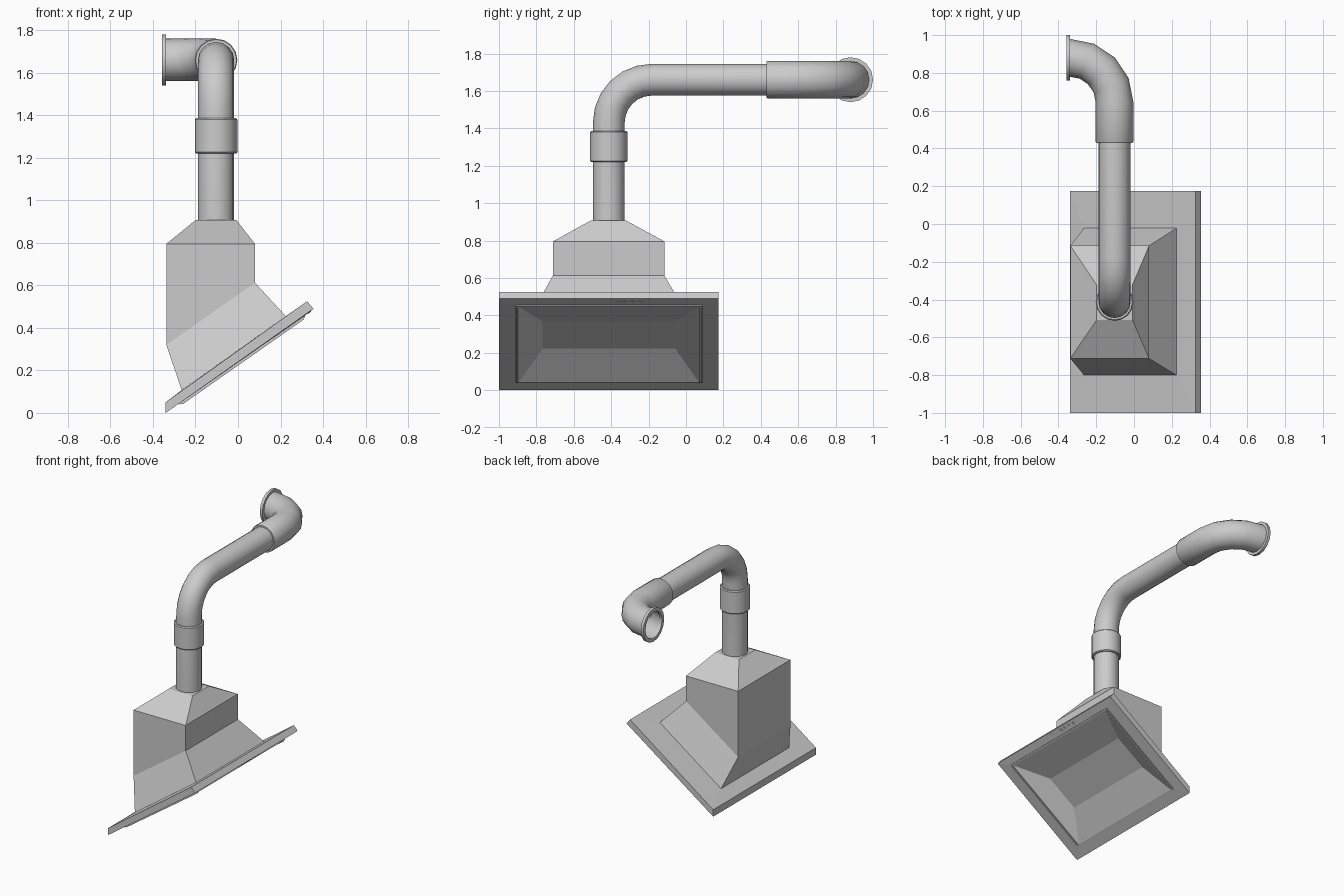
import bpy, bmesh
from math import sin, cos, pi, radians, atan2
from mathutils import Vector, Matrix

if "Cube" in bpy.data.objects:
    bpy.data.objects.remove(bpy.data.objects["Cube"])


def loft(name, rings, cap_start=False, cap_end=False, smooth=False):
    """Skin a sequence of equal-length vertex rings."""
    bm = bmesh.new()
    vs = [[bm.verts.new(p) for p in r] for r in rings]
    n = len(vs[0])
    for a, b in zip(vs, vs[1:]):
        for i in range(n):
            j = (i + 1) % n
            bm.faces.new((a[i], a[j], b[j], b[i]))
    if cap_start:
        bm.faces.new(vs[0][::-1])
    if cap_end:
        bm.faces.new(vs[-1])
    bmesh.ops.recalc_face_normals(bm, faces=bm.faces)
    me = bpy.data.meshes.new(name)
    bm.to_mesh(me)
    bm.free()
    ob = bpy.data.objects.new(name, me)
    bpy.context.collection.objects.link(ob)
    if smooth:
        bpy.ops.object.select_all(action='DESELECT')
        ob.select_set(True)
        bpy.context.view_layer.objects.active = ob
        bpy.ops.object.shade_smooth_by_angle(angle=radians(40))
    return ob


def rect(xl, zl, xr, zr, y0, y1):
    """Rectangle spanning y0..y1, tilted between (xl, zl) and (xr, zr)."""
    return [(xl, y0, zl), (xr, y0, zr), (xr, y1, zr), (xl, y1, zl)]


def duct(name, stations, side, sides=16):
    """Round duct through (point, tangent, radius) stations of a planar path."""
    side = Vector(side)
    rings = []
    for p, t, r in stations:
        u = Vector(t).normalized().cross(side)
        rings.append([Vector(p) + r * (side * cos(2 * pi * i / sides) + u * sin(2 * pi * i / sides))
                      for i in range(sides)])
    return loft(name, rings, smooth=True)


def down(ring, d):
    """Shift a ring away from the tilted underside by d."""
    return [(x + .572 * d, y, z - .82 * d) for x, y, z in ring]


# Tilted intake panel with raised rim and shallow tapered recess
rim_out = rect(-.277, .044, .313, .456, -.912, .087)
rim_in = rect(-.268, .05, .304, .45, -.892, .067)
hood_base = rect(-.265, .107, .225, .455, -.80, -.022)
loft("intake_panel", [
    hood_base,
    rect(-.34, .05, .325, .525, -1, .175),
    rect(-.34, 0, .355, .49, -1, .175),
    rim_out, down(rim_out, .006), down(rim_in, .006),
    rect(-.12, .222, .09, .367, -.767, -.057)], cap_end=True)

# Side rails inside the rim
for k, y in enumerate((-.902, .077)):
    base = rect(-.268, .05, .304, .45, y - .005, y + .005)
    loft(f"rim_rail_{k}", [base, down(base, .012)], True, True)

# Hood body: flared skirt, box and sloped top
loft("hood_body", [
    hood_base,
    rect(-.337, .32, .08, .612, -.712, -.115),
    rect(-.337, .795, .08, .795, -.712, -.115),
    rect(-.198, .908, -.008, .908, -.508, -.322)], cap_end=True)

# Control strip: display and four round buttons on the upper border
display = rect(.327, .470, .346, .484, -.47, -.37)
loft("control_display", [display, down(display, .003)], True, True)
tilt = Matrix.Rotation(atan2(.49, .695), 3, Vector((0, -1, 0)))
for k, y in enumerate((-.36, -.327, -.284, -.241)):
    c = Vector((.334, y, .475))
    loft(f"button_{k}", [[c + tilt @ Vector((.009 * cos(a), .009 * sin(a), h))
                         for a in [2 * pi * i / 12 for i in range(12)]]
                        for h in (.002, -.005)], True, True)

# Riser duct with elbow and horizontal run
X, Y, Z, R, B = -.103, -.413, 1.66, .085, .23
path = [((X, Y, .905), (0, 0, 1), R)]
for i in range(7):
    a = pi / 2 * i / 6
    path.append(((X, Y + B - B * cos(a), Z - B + B * sin(a)), (0, sin(a), cos(a)), R))
path.append(((X, .5, Z), (0, 1, 0), R))
duct("riser_duct", path, (1, 0, 0))

# Coupling sleeve on the riser
duct("coupling_sleeve", [((X, Y, z), (0, 0, 1), r) for z, r in
     ((1.22, .084), (1.22, .094), (1.226, .1), (1.38, .1), (1.386, .094), (1.386, .084))], (1, 0, 0))

# Wider outlet elbow turning towards -x
B2, CX, CY = .237, -.34, .643
path = [((X, .43, Z), (0, 1, 0), .084), ((X, .43, Z), (0, 1, 0), .096),
        ((X, .436, Z), (0, 1, 0), .1)]
for i in range(5):
    a = pi / 2 * i / 4
    path.append(((CX + B2 * cos(a), CY + B2 * sin(a), Z), (-sin(a), cos(a), 0), .1))
duct("outlet_elbow", path, (0, 0, 1))

# Outlet flange
duct("outlet_flange", [((x, CY + B2, Z), (-1, 0, 0), r) for x, r in
     ((-.338, .098), (-.338, .12), (-.358, .12), (-.358, .095), (-.338, .095))], (0, 0, 1))
